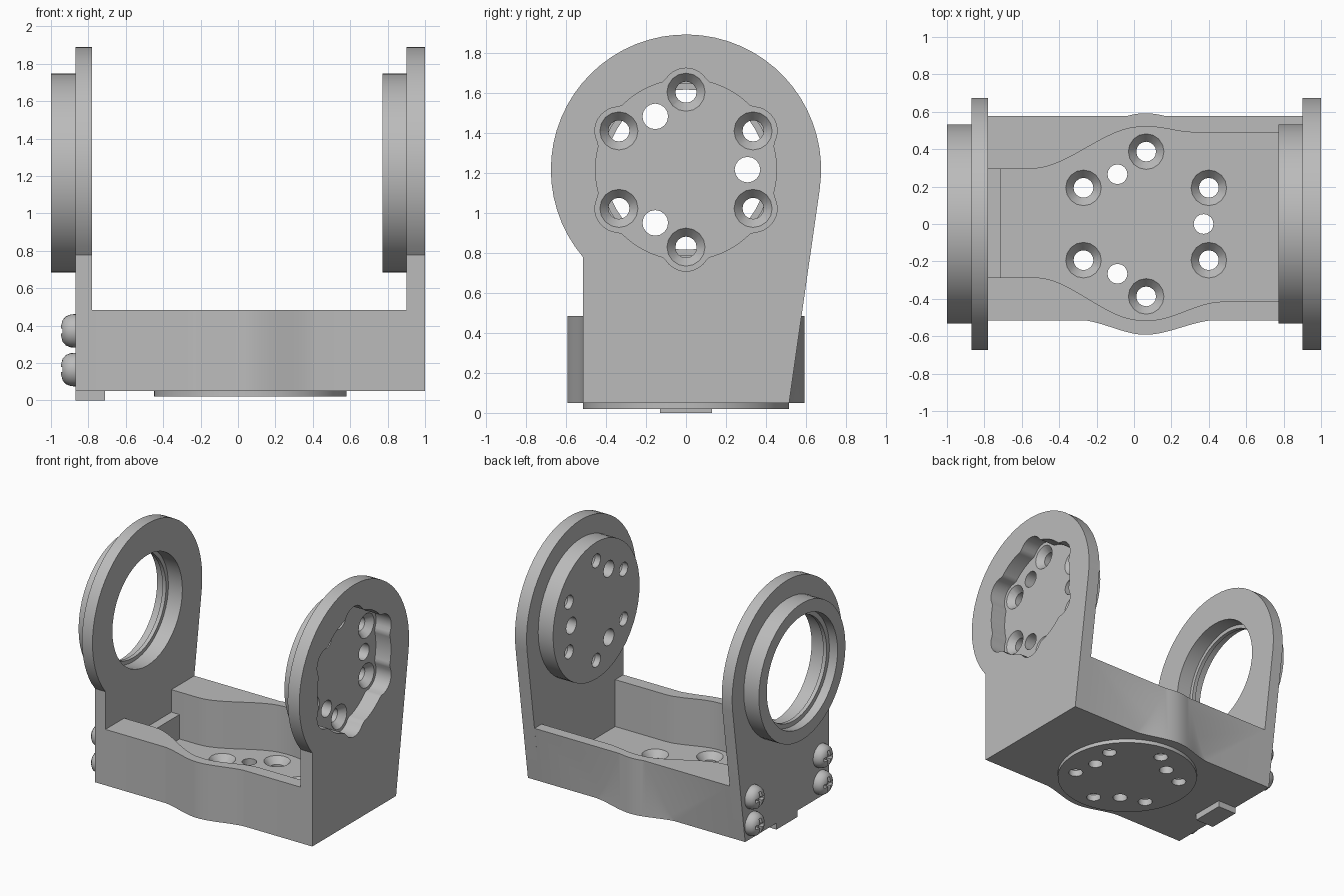
import bpy, bmesh
from math import sin, cos, pi, sqrt, radians, atan2, acos

if "Cube" in bpy.data.objects:
    bpy.data.objects.remove(bpy.data.objects["Cube"])

grey = bpy.data.materials.new("plain grey")
grey.use_nodes = True
COLOUR = (0.5, 0.5, 0.5, 1)
grey.diffuse_color = COLOUR
grey.node_tree.nodes["Principled BSDF"].inputs["Base Color"].default_value = COLOUR

HUB = (0, 1.215)      # pivot centre in (y, z)
MOUNT = (0.065, 0)    # floor flange centre in (x, y)


# Local (u, v, w) is (x, y, z) for axis Z and (y, z, x) for axis X
def place(axis, u, v, w):
    return (u, v, w) if axis == "Z" else (w, u, v)


def add_prism(bm, axis, pts, lo, hi):
    a = [bm.verts.new(place(axis, u, v, lo)) for u, v in pts]
    b = [bm.verts.new(place(axis, u, v, hi)) for u, v in pts]
    bm.faces.new(a)
    bm.faces.new(b)
    for i in range(len(a)):
        j = (i + 1) % len(a)
        bm.faces.new((a[i], a[j], b[j], b[i]))


def add_lathe(bm, axis, centre, profile, segs, closed=False):
    rings = []
    for r, w in profile:
        rings.append([bm.verts.new(place(axis, centre[0] + r * cos(2 * pi * k / segs),
                                         centre[1] + r * sin(2 * pi * k / segs), w))
                      for k in range(segs)])
    pairs = list(zip(rings, rings[1:]))
    if closed:
        pairs.append((rings[-1], rings[0]))
    else:
        bm.faces.new(rings[0])
        bm.faces.new(rings[-1])
    for a, b in pairs:
        for k in range(segs):
            n = (k + 1) % segs
            bm.faces.new((a[k], a[n], b[n], b[k]))


def finish(name, bm):
    bmesh.ops.recalc_face_normals(bm, faces=bm.faces)
    mesh = bpy.data.meshes.new(name)
    bm.to_mesh(mesh)
    bm.free()
    mesh.materials.append(grey)
    obj = bpy.data.objects.new(name, mesh)
    bpy.context.collection.objects.link(obj)
    return obj


def prism(name, *args):
    bm = bmesh.new()
    add_prism(bm, *args)
    return finish(name, bm)


def lathe(name, *args, **kw):
    bm = bmesh.new()
    add_lathe(bm, *args, **kw)
    return finish(name, bm)


def boolean(obj, tool, operation="DIFFERENCE"):
    tool.hide_render = True
    mod = obj.modifiers.new("cut", "BOOLEAN")
    mod.operation, mod.solver, mod.object = operation, "EXACT", tool
    bpy.context.view_layer.objects.active = obj
    bpy.ops.object.modifier_apply(modifier=mod.name)
    bpy.data.objects.remove(tool)


def rect(u0, u1, v0, v1):
    return [(u0, v0), (u1, v0), (u1, v1), (u0, v1)]


# Smooth path through (x, y) levels, easing between them
def eased(levels, steps=12):
    pts = [levels[0]]
    for (x0, y0), (x1, y1) in zip(levels, levels[1:]):
        n = 1 if y0 == y1 else steps
        for i in range(1, n + 1):
            t = i / n
            pts.append((x0 + (x1 - x0) * t, y0 + (y1 - y0) * t * t * (3 - 2 * t)))
    return pts


# Six countersunk holes and three dowel holes around a centre
def bolt_pattern(axis, centre, surface, pin):
    bm = bmesh.new()
    for k in range(6):
        a = radians(30 + 60 * k)
        c = (centre[0] + 0.387 * cos(a), centre[1] + 0.387 * sin(a))
        add_lathe(bm, axis, c, [(0.053, surface - 0.2), (0.053, surface - 0.05),
                                (0.096, surface + 0.001), (0.096, surface + 0.05)], 16)
    for k in range(3):
        a = radians(120 * k)
        c = (centre[0] + 0.307 * cos(a), centre[1] + 0.307 * sin(a))
        add_lathe(bm, axis, c, [(pin, surface - 0.2), (pin, surface + 0.05)], 16)
    return finish("bolt_cutter", bm)


# Side plate outline: round head, upright front edge, tangent rear edge
R, FOOT, BASE = 0.675, 0.515, 0.05
drop = BASE - HUB[1]
start = atan2(drop, FOOT) + acos(R / sqrt(FOOT ** 2 + drop ** 2))
end = pi + acos(FOOT / R)
plate = [(-FOOT, BASE), (FOOT, BASE)]
for i in range(41):
    a = start + (end - start) * i / 40
    plate.append((R * cos(a), HUB[1] + R * sin(a)))


# Lobed recess that clears the screw heads
def recess_cutter():
    pts = []
    for i in range(144):
        a = 2 * pi * i / 144
        phi = (a + radians(0)) % radians(60) - radians(30)
        r, off = 0.452, 0.387 * sin(phi)
        if abs(off) < 0.12:
            r = max(r, 0.387 * cos(phi) + sqrt(0.12 ** 2 - off ** 2))
        pts.append((r * cos(a), HUB[1] + r * sin(a)))
    return prism("recess_cutter", "X", pts, 0.87, 1.1)


# Left side plate and its inner hub with recess and bolt holes
left_plate = prism("left_plate", "X", plate, 0.9, 1.0)
boolean(left_plate, recess_cutter())
left_hub = lathe("left_hub", "X", HUB, [(0.532, 0.772), (0.532, 0.9)], 48)
boolean(left_hub, recess_cutter())
boolean(left_hub, bolt_pattern("X", HUB, 0.87, 0.064))

# Right side plate with bearing opening and stepped outer ring
right_plate = prism("right_plate", "X", plate, -0.87, -0.78)
boolean(right_plate, lathe("bore_cutter", "X", HUB, [(0.43, -0.95), (0.43, -0.7)], 48))
lathe("bearing_ring", "X", HUB,
      [(0.532, -0.87), (0.532, -1.0), (0.435, -1.0), (0.435, -0.93),
       (0.4, -0.93), (0.4, -0.9), (0.43, -0.9), (0.43, -0.87)], 48, closed=True)

# Trough between the plates: sloped back wall, bulged sides
TOP = 0.485
trough = prism("trough", "X", [(-FOOT, BASE), (FOOT, BASE), (0.577, TOP), (-FOOT, TOP)],
               -0.78, 0.9)
front_bulge = eased([(-0.3, -0.513), (0.06, -0.592), (0.45, -0.513)], 16)
outline = front_bulge + [(x, -y) for x, y in reversed(front_bulge)]
boolean(trough, prism("bulge", "Z", outline, BASE, TOP), "UNION")
front_inner = eased([(-0.9, -0.285), (-0.53, -0.285), (0.04, -0.515), (0.08, -0.515),
                     (0.47, -0.415), (1.0, -0.415)])
back_inner = eased([(-0.9, 0.295), (-0.55, 0.295), (0.04, 0.52), (0.08, 0.52),
                    (0.32, 0.49), (1.0, 0.49)])
boolean(trough, prism("cavity", "Z", front_inner + back_inner[::-1], 0.12, 0.7))
boolean(trough, bolt_pattern("Z", MOUNT, 0.12, 0.053))

# Round flange under the floor
flange = lathe("floor_flange", "Z", MOUNT, [(0.515, 0.02), (0.515, BASE)], 48)
boolean(flange, bolt_pattern("Z", MOUNT, 0.12, 0.053))

# Inner rib and locating tab at the right end
prism("inner_rib", "Z", rect(-0.78, -0.71, -0.287, 0.297), 0.12, 0.31)
prism("locating_tab", "Z", rect(-0.87, -0.71, -0.13, 0.13), 0, BASE)

# Four domed cross-slot screws on the right plate
L, W = 0.055, 0.013
for side, y in (("front", -0.41), ("back", 0.43)):
    for level, z in (("lower", 0.165), ("upper", 0.372)):
        screw = lathe(f"{side}_{level}_screw", "X", (y, z),
                      [(0.09, -0.87), (0.088, -0.895), (0.078, -0.92),
                       (0.058, -0.938), (0.03, -0.946)], 24)
        cross = [(y + u, z + v) for u, v in
                 [(L, -W), (L, W), (W, W), (W, L), (-W, L), (-W, W),
                  (-L, W), (-L, -W), (-W, -W), (-W, -L), (W, -L), (W, -W)]]
        boolean(screw, prism("slot_cutter", "X", cross, -1.0, -0.915))

# Smooth the curved faces, keep real edges crisp
bpy.ops.object.select_all(action="DESELECT")
for obj in bpy.context.scene.objects:
    if obj.type == "MESH":
        obj.select_set(True)
        bpy.context.view_layer.objects.active = obj
bpy.ops.object.shade_smooth_by_angle(angle=radians(28))
